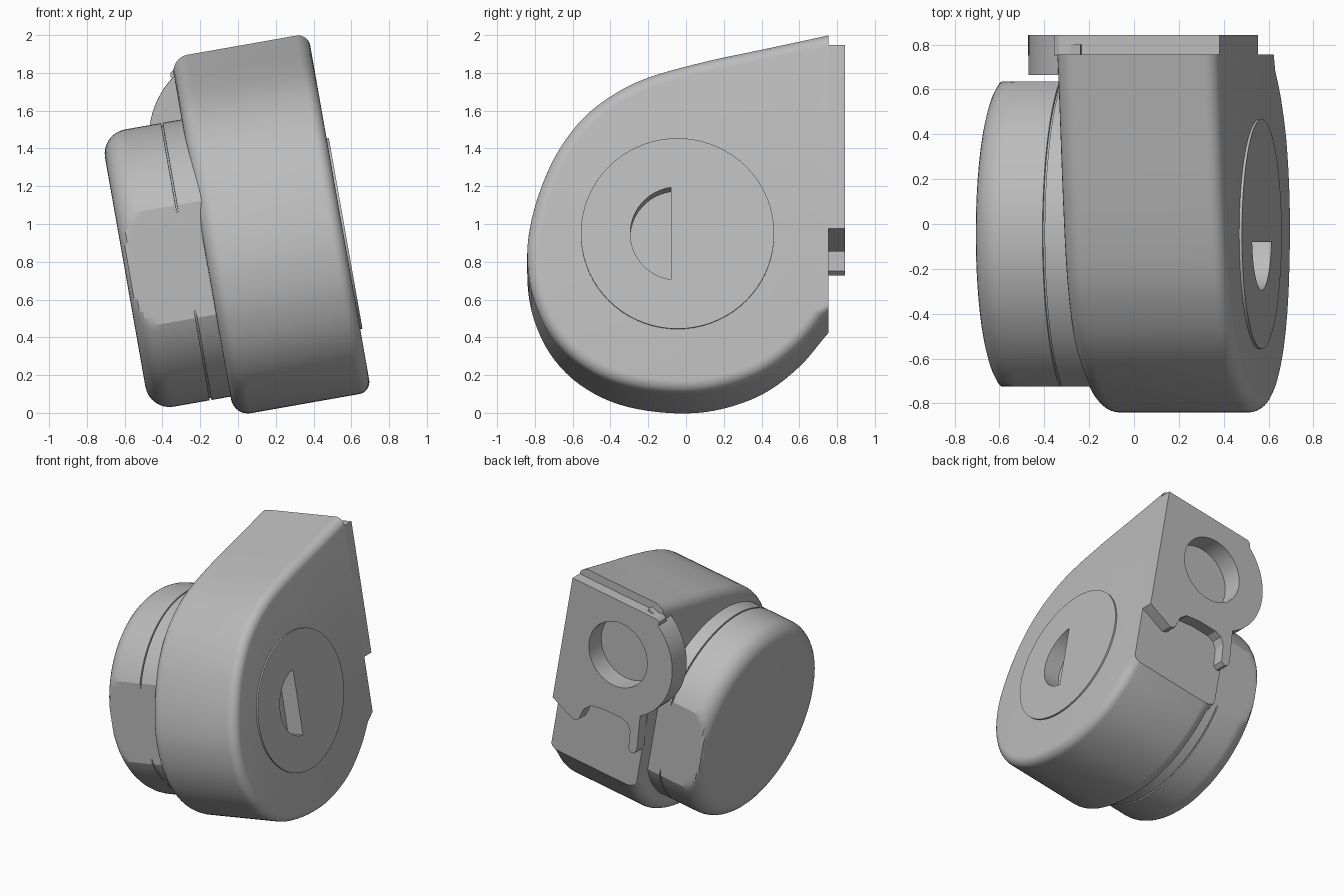
import bpy, bmesh, math
from mathutils import Matrix, Vector

cube = bpy.data.objects.get("Cube")
if cube:
    bpy.data.objects.remove(cube, do_unlink=True)

# Everything is modelled upright, then leaned sideways by this pose
POSE = Matrix.Translation((0.57, 0, 0.95)) @ Matrix.Rotation(math.radians(-10), 4, 'Y')
AXIS_Y = -0.045     # the round parts share this axis
RIGHT, LEFT = -0.012, -0.75   # sides of the housing
BACK = 0.755

grey = bpy.data.materials.new("plain_grey")
grey.use_nodes = True
GREY = (0.5, 0.5, 0.5, 1)
grey.diffuse_color = GREY
grey.node_tree.nodes["Principled BSDF"].inputs["Base Color"].default_value = GREY


def loft(name, rings):
    """Skin a row of equal closed rings and cap both ends."""
    bm = bmesh.new()
    rows = [[bm.verts.new(p) for p in ring] for ring in rings]
    n = len(rows[0])
    for a, b in zip(rows, rows[1:]):
        for i in range(n):
            j = (i + 1) % n
            bm.faces.new((a[i], a[j], b[j], b[i]))
    bm.faces.new(rows[0])
    bm.faces.new(rows[-1])
    bmesh.ops.recalc_face_normals(bm, faces=bm.faces)
    mesh = bpy.data.meshes.new(name)
    bm.to_mesh(mesh)
    bm.free()
    mesh.materials.append(grey)
    obj = bpy.data.objects.new(name, mesh)
    bpy.context.collection.objects.link(obj)
    obj.matrix_world = POSE
    return obj


def arc(cx, cy, r, start, end, n):
    angles = [math.radians(start + (end - start) * i / n) for i in range(n + 1)]
    return [(cx + r * math.cos(a), cy + r * math.sin(a)) for a in angles]


def along_x(outline, x):
    return [(x, y, z) for y, z in outline]


def along_y(outline, y):
    return [(x, y, z) for x, z in outline]


def activate(obj):
    bpy.ops.object.select_all(action='DESELECT')
    obj.select_set(True)
    bpy.context.view_layer.objects.active = obj


def cut(obj, cutter):
    mod = obj.modifiers.new("cut", 'BOOLEAN')
    mod.operation = 'DIFFERENCE'
    mod.solver = 'EXACT'
    mod.object = cutter
    activate(obj)
    bpy.ops.object.modifier_apply(modifier=mod.name)


def fillet(edge, direction, r, steps=8):
    """Pairs of position and inset rounding from the side wall to an end face."""
    out = []
    for i in range(steps + 1):
        a = math.pi / 2 * i / steps
        out.append((edge - direction * r * (1 - math.sin(a)), r * (1 - math.cos(a))))
    return out


# Teardrop housing: open curve from back top, round the front, to back bottom
KEYS = [Vector(p) for p in (
    (BACK, 1.077), (0.42, 1.004), (0.1, 0.935), (-0.2, 0.85), (-0.39, 0.755),
    (-0.55, 0.626), (-0.68, 0.45), (-0.77, 0.25), (-0.825, 0.05), (-0.84, -0.13),
    (-0.81, -0.33), (-0.72, -0.53), (-0.57, -0.69), (-0.36, -0.8), (-0.1, -0.847),
    (0.15, -0.835), (0.4, -0.75), (0.6, -0.6), (BACK, -0.415))]


def smooth_curve(keys, steps=5):
    pts = [2 * keys[0] - keys[1]] + keys + [2 * keys[-1] - keys[-2]]
    out = []
    for p, q, r, s in zip(pts, pts[1:], pts[2:], pts[3:]):
        for i in range(steps):
            t = i / steps
            out.append(0.5 * (2 * q + (r - p) * t + (2 * p - 5 * q + 4 * r - s) * t ** 2
                              + (3 * q - p - 3 * r + s) * t ** 3))
    return out + [keys[-1]]


profile = smooth_curve(KEYS)


def inset_profile(d):
    out = []
    last = len(profile) - 1
    for i, p in enumerate(profile):
        t = (profile[min(i + 1, last)] - profile[max(i - 1, 0)]).normalized()
        y, z = p.x - t.y * d, p.y + t.x * d
        out.append((BACK if i in (0, last) else min(y, BACK - 0.002), z))
    return out


stations = fillet(LEFT, -1, 0.09)[::-1] + fillet(RIGHT, 1, 0.065)
housing = loft("housing", [along_x(inset_profile(d), x) for x, d in stations])


# Round cap on the side, with two flats and a fine seam
def cap_ring(x, r):
    ring = arc(0, 0, r, 0, 360, 120)[:-1]
    return [(x, AXIS_Y + max(-0.68, min(0.68, y)), z) for y, z in ring]


CAP_R, SEAM = 0.745, -0.857
cap_rows = [(x, CAP_R - d) for x, d in fillet(-1.185, -1, 0.13)[::-1]]
cap_rows += [(SEAM - 0.005, CAP_R), (SEAM - 0.004, CAP_R - 0.012),
             (SEAM + 0.004, CAP_R - 0.012), (SEAM + 0.005, CAP_R), (LEFT + 0.1, CAP_R)]
side_cap = loft("side_cap", [cap_ring(x, r) for x, r in cap_rows])

# Thin disc on the other side
disc_outline = arc(AXIS_Y, 0, 0.512, 0, 360, 72)[:-1]
side_disc = loft("side_disc", [along_x(disc_outline, x) for x in (-0.03, 0)])

# Mounting plate on the back, bulging round its hole, with a notched lower edge
HX, HZ, BULGE = -0.48, 0.6, 0.465
plate_outline = [(RIGHT, 1.015), (-0.74, 1.015), (-0.765, 1.0), (-0.77, 0.975)]
plate_outline += arc(HX, HZ, BULGE, 127, 236, 28)
plate_outline += [(-0.76, -0.05), (-0.745, -0.09), (-0.72, -0.1), (-0.69, -0.08),
                  (-0.68, 0.06), (-0.65, 0.11), (-0.6, 0.13), (-0.45, 0.13), (-0.33, 0.11),
                  (-0.28, 0.06), (-0.25, -0.04), (-0.21, -0.06), (RIGHT, 0.03)]
plate = loft("mounting_plate", [along_y(plate_outline, y) for y in (BACK - 0.003, 0.842)])

# Thicker rim behind the bulge
rim_outline = arc(HX, HZ, BULGE - 0.001, 110, 250, 36)
rim = loft("plate_rim", [along_y(rim_outline, y) for y in (0.665, 0.8)])

# Blind hole in the plate
hole_outline = arc(HX, HZ, 0.25, 0, 360, 48)[:-1]
hole = loft("hole_cutter", [along_y(hole_outline, y) for y in (0.69, 0.95)])
for part in (plate, rim, housing):
    cut(part, hole)

# Half-round recess in the disc
recess_outline = arc(AXIS_Y, 0, 0.25, 98, 262, 24)
recess = loft("recess_cutter", [along_x(recess_outline, x) for x in (-0.13, 0.1)])
for part in (side_disc, housing):
    cut(part, recess)

for helper in (hole, recess):
    bpy.data.objects.remove(helper, do_unlink=True)

# Smooth shading with sharp edges
for part in (housing, side_cap, side_disc, plate, rim):
    activate(part)
    bpy.ops.object.shade_smooth_by_angle(angle=math.radians(20))
